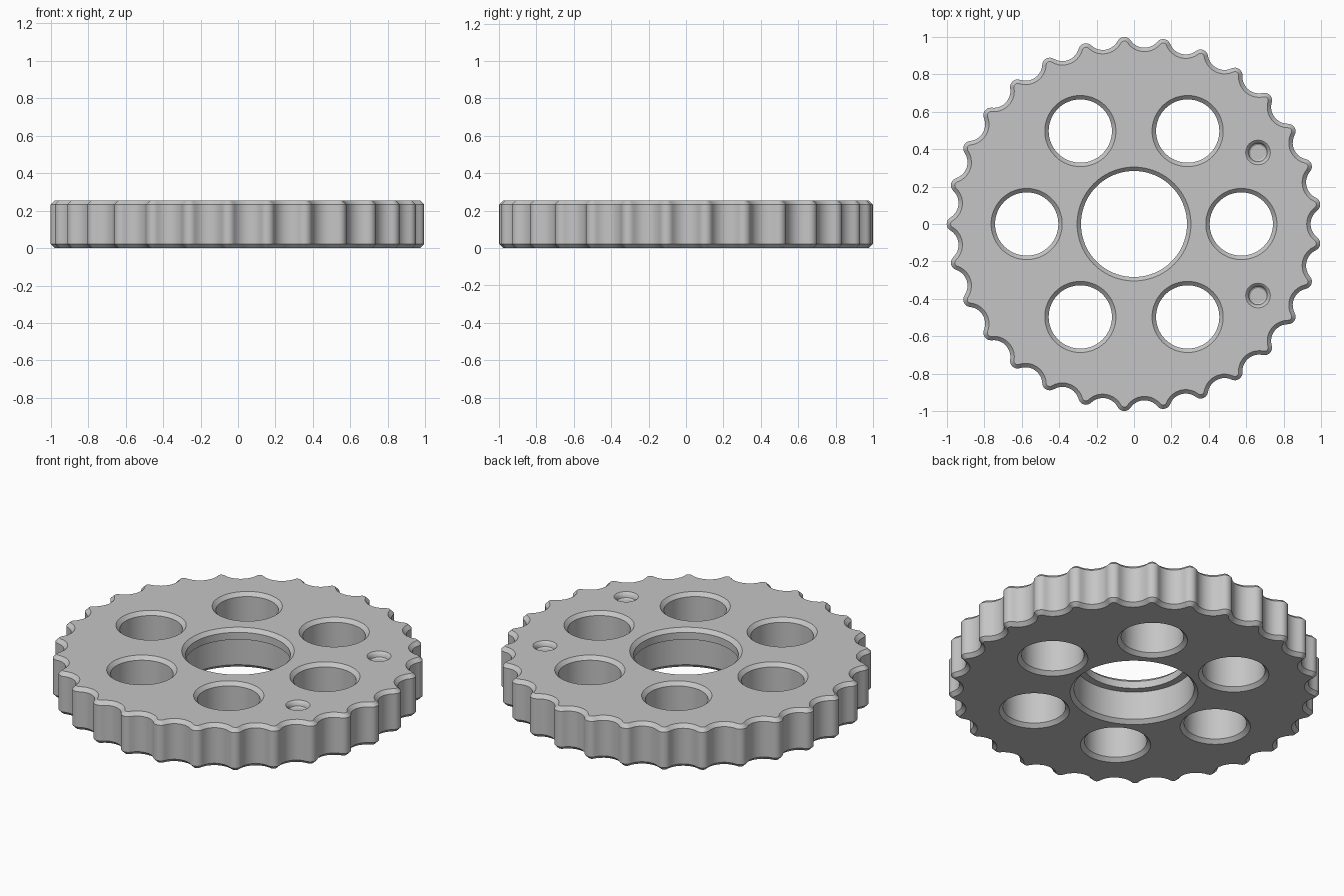
import bpy, bmesh
from math import sin, cos, pi, sqrt, atan2
from mathutils import Vector

old = bpy.data.objects.get("Cube")
if old:
    bpy.data.objects.remove(old, do_unlink=True)

HEIGHT, CHAMFER = 0.254, 0.021
TEETH, TIP_R, VALLEY_R = 29, 0.04, 0.09
HOLES, HOLE_RING, HOLE_R = 6, 0.573, 0.169

metal = bpy.data.materials.new("plain grey")
metal.use_nodes = True
grey = (0.56, 0.56, 0.56, 1)
metal.diffuse_color = grey
metal.node_tree.nodes["Principled BSDF"].inputs["Base Color"].default_value = grey


def loft(name, loops):
    """Closed solid through a stack of point loops, capped at both ends."""
    bm = bmesh.new()
    rings = [[bm.verts.new(p) for p in loop] for loop in loops]
    n = len(rings[0])
    for low, high in zip(rings, rings[1:]):
        for i in range(n):
            j = (i + 1) % n
            bm.faces.new((low[i], low[j], high[j], high[i]))
    bm.faces.new(rings[0][::-1])
    bm.faces.new(rings[-1])
    bmesh.ops.recalc_face_normals(bm, faces=bm.faces)
    mesh = bpy.data.meshes.new(name)
    bm.to_mesh(mesh)
    bm.free()
    mesh.materials.append(metal)
    ob = bpy.data.objects.new(name, mesh)
    bpy.context.collection.objects.link(ob)
    return ob


def lathe(name, profile, x=0, y=0, steps=64):
    """Round solid from (radius, height) pairs."""
    return loft(name, [[(x + r * cos(2 * pi * i / steps), y + r * sin(2 * pi * i / steps), z)
                        for i in range(steps)] for r, z in profile])


def tooth_outline(inset, z):
    """Rounded tips joined to scooped valleys by tangent arcs."""
    half = pi / TEETH
    tip_c = 1 - TIP_R
    reach = TIP_R + VALLEY_R
    valley_c = tip_c * cos(half) + sqrt(reach ** 2 - (tip_c * sin(half)) ** 2)
    # tangent direction from the tip centre towards the valley centre
    lean = atan2(valley_c * sin(half), valley_c * cos(half) - tip_c)
    points = []
    for t in range(TEETH):
        a = pi + 2 * half * t
        centre = Vector((cos(a), sin(a))) * tip_c
        for i in range(-4, 5):
            b = a + lean * i / 4
            p = centre + Vector((cos(b), sin(b))) * (TIP_R - inset)
            points.append((p.x, p.y, z))
        m = a + half
        centre = Vector((cos(m), sin(m))) * valley_c
        sweep = lean - half
        for i in range(-5, 6):
            if abs(i) == 5:
                continue  # shared with the tip arcs
            b = m + pi - sweep * i / -5
            p = centre + Vector((cos(b), sin(b))) * (VALLEY_R + inset)
            points.append((p.x, p.y, z))
    # walk each valley in the same direction as the tips
    fixed = []
    for t in range(TEETH):
        group = points[t * 18:(t + 1) * 18]
        fixed += group[:9] + group[9:][::-1]
    return fixed


# toothed plate with chamfered rims
plate = loft("toothed_plate", [tooth_outline(CHAMFER, 0), tooth_outline(0, CHAMFER),
                               tooth_outline(0, HEIGHT - CHAMFER),
                               tooth_outline(CHAMFER, HEIGHT)])

E = 0.02  # cutter overshoot


def flare(r, top):
    """Chamfered mouth of a bore, extended beyond the surface."""
    if top:
        return [(r, HEIGHT - CHAMFER), (r + CHAMFER + E, HEIGHT + E)]
    return [(r + CHAMFER + E, -E), (r, CHAMFER)]


# stepped central bore
cutters = [lathe("bore_cutter", flare(0.324, False) + [(0.324, 0.19), (0.283, 0.19)]
                 + flare(0.283, True), steps=96)]
# ring of lightening holes
for k in range(HOLES):
    a = 2 * pi * k / HOLES
    cutters.append(lathe("hole_cutter", flare(HOLE_R, False) + flare(HOLE_R, True),
                         HOLE_RING * cos(a), HOLE_RING * sin(a)))
# two shallow rounded dimples on the top
for side in (-1, 1):
    cutters.append(lathe("dimple_cutter",
                         [(0.04, HEIGHT - 0.034), (0.049, HEIGHT - 0.028), (0.052, HEIGHT - 0.016),
                          (0.058, HEIGHT - 0.006), (0.066, HEIGHT), (0.066, HEIGHT + E)],
                         0.662, side * 0.382, 32))

bpy.context.view_layer.objects.active = plate
for ob in bpy.context.selected_objects:
    ob.select_set(False)
plate.select_set(True)
for c in cutters:
    c.hide_render = True
    mod = plate.modifiers.new("cut", "BOOLEAN")
    mod.operation, mod.solver, mod.object = "DIFFERENCE", "EXACT", c
    bpy.ops.object.modifier_apply(modifier=mod.name)
    bpy.data.objects.remove(c, do_unlink=True)

bpy.ops.object.shade_smooth_by_angle(angle=pi / 6)
